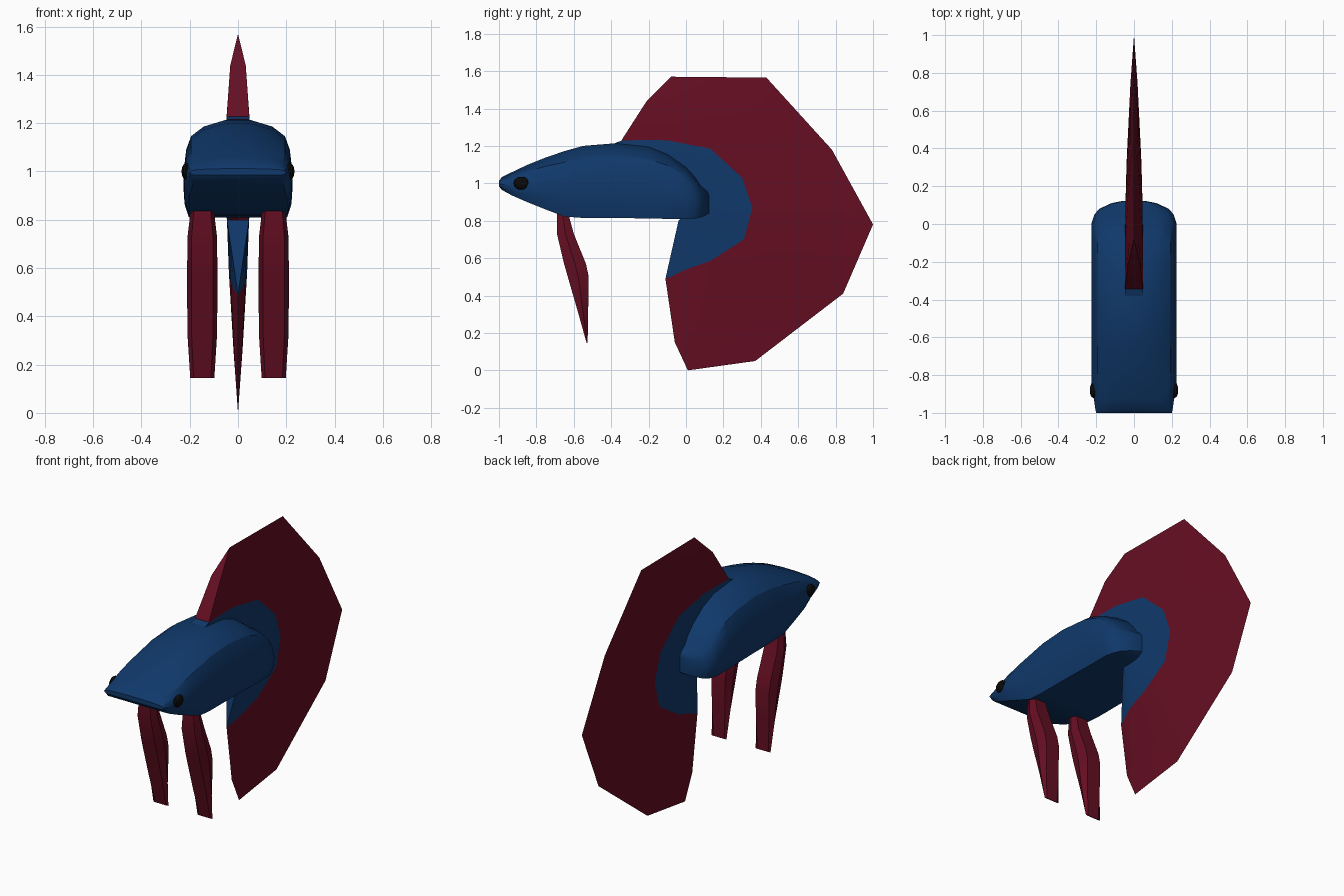
import bpy, bmesh, math

if "Cube" in bpy.data.objects:
    bpy.data.objects.remove(bpy.data.objects["Cube"])


def material(name, rgb):
    m = bpy.data.materials.new(name)
    m.diffuse_color = (*rgb, 1)
    m.use_nodes = True
    m.node_tree.nodes["Principled BSDF"].inputs["Base Color"].default_value = m.diffuse_color
    return m


BLUE = material("deep blue", (0.005, 0.040, 0.145))
RED = material("dark crimson", (0.130, 0.0045, 0.016))
BLACK = material("black", (0.003, 0.003, 0.003))


def finish(name, bm, mats, angle=30):
    bmesh.ops.remove_doubles(bm, verts=bm.verts, dist=0.0005)
    bmesh.ops.recalc_face_normals(bm, faces=bm.faces)
    me = bpy.data.meshes.new(name)
    bm.to_mesh(me)
    bm.free()
    for m in mats:
        me.materials.append(m)
    ob = bpy.data.objects.new(name, me)
    bpy.context.collection.objects.link(ob)
    bpy.ops.object.select_all(action='DESELECT')
    ob.select_set(True)
    bpy.context.view_layer.objects.active = ob
    bpy.ops.object.shade_smooth_by_angle(angle=math.radians(angle))
    return ob


def loft(name, rings, mats, angle=30):
    """Skin closed rings of points and cap both ends."""
    bm = bmesh.new()
    vs = [[bm.verts.new(p) for p in r] for r in rings]
    n = len(rings[0])
    for a, b in zip(vs, vs[1:]):
        for i in range(n):
            j = (i + 1) % n
            bm.faces.new((a[i], a[j], b[j], b[i]))
    bm.faces.new(vs[0])
    bm.faces.new(vs[-1])
    return finish(name, bm, mats, angle)


# Body: flat-bellied domed section, stations of (y, bottom, top, half width)
half = [(0.22, 1.0), (0.63, 0.93), (0.86, 0.83), (0.95, 0.69),
        (1.0, 0.45), (0.98, 0.2), (0.9, 0.0)]
section = half + [(-x, z) for x, z in reversed(half)]
stations = [(-1.0, 0.985, 1.012, 0.2), (-0.985, 0.965, 1.033, 0.204),
            (-0.93, 0.935, 1.06, 0.212), (-0.85, 0.9, 1.098, 0.225),
            (-0.75, 0.86, 1.138, 0.226), (-0.65, 0.822, 1.172, 0.226),
            (-0.55, 0.815, 1.2, 0.226), (-0.38, 0.815, 1.214, 0.226),
            (-0.2, 0.812, 1.195, 0.226), (-0.1, 0.81, 1.155, 0.226),
            (0.0, 0.81, 1.085, 0.226), (0.05, 0.812, 1.03, 0.21),
            (0.08, 0.818, 0.985, 0.185), (0.11, 0.83, 0.965, 0.12),
            (0.122, 0.84, 0.95, 0.06)]
loft("body", [[(x * w, y, zb + z * (zt - zb)) for x, z in section]
              for y, zb, zt, w in stations], [BLUE])

# Tail and back fin: arcs of (y, z, half thickness) from root to rim
root = [(-.38, 1.215, .048), (-.3, 1.17, .048), (-.2, 1.1, .048), (-.1, 1.05, .048),
        (0, 1.0, .048), (.02, .95, .048), (.02, .9, .048), (0, .86, .048),
        (-.01, .84, .048), (-.02, .82, .048), (-.04, .8, .046)]
middle = [(-.345, 1.228, .047), (-.24, 1.232, .047), (-.1, 1.23, .047),
          (.13, 1.185, .044), (.3, 1.03, .04), (.355, .87, .038), (.31, .7, .038),
          (.13, .585, .038), (0, .54, .03), (-.06, .51, .016), (-.11, .49, 0)]
rim = [(-.34, 1.238, .046), (-.21, 1.44, .032), (-.08, 1.57, 0), (.43, 1.565, 0),
       (.78, 1.18, 0), (1.0, .78, 0), (.84, .41, 0), (.37, .05, 0), (.01, 0, 0),
       (-.06, .15, 0), (-.11, .49, 0)]
# Extra arc keeps the red web slightly bulged
web = [tuple(0.4 * a + 0.6 * b for a, b in zip(p, q)) for p, q in zip(middle, rim)]
web = [(y, z, t * 1.25 if 1 < i < 10 else t) for i, (y, z, t) in enumerate(web)]
arcs = [root, middle, web, rim]


def add_face(bm, pts, mat):
    keep = []
    for p in pts:
        if all(math.dist(p, q) > 0.0005 for q in keep):
            keep.append(p)
    if len(keep) > 2:
        bm.faces.new([bm.verts.new(p) for p in keep]).material_index = mat


bm = bmesh.new()
for k, (a, b) in enumerate(zip(arcs, arcs[1:])):
    colour = 0 if k == 0 else 1
    for i in range(len(a) - 1):
        quad = (a[i], a[i + 1], b[i + 1], b[i])
        for s in (-1, 1):
            add_face(bm, [(s * t, y, z) for y, z, t in quad], colour)
    for i in (0, -1):    # leading and lower edges
        (y0, z0, t0), (y1, z1, t1) = a[i], b[i]
        add_face(bm, [(-t0, y0, z0), (t0, y0, z0), (t1, y1, z1), (-t1, y1, z1)], colour)
for (y0, z0, t0), (y1, z1, t1) in zip(rim, rim[1:]):    # rim edge
    add_face(bm, [(-t0, y0, z0), (t0, y0, z0), (t1, y1, z1), (-t1, y1, z1)], 1)
finish("tail_fin", bm, [BLUE, RED])

# Belly fins: six-sided blades, levels of (z, front y, back y, half width)
levels = [(0.84, -.69, -.63, .048), (0.73, -.69, -.6, .061), (0.57, -.652, -.535, .063),
          (0.5, -.632, -.52, .063), (0.32, -.58, -.523, .061), (0.145, -.531, -.526, .05)]
for side, sx in (("left", -1), ("right", 1)):
    rings = []
    for z, y0, y1, w in levels:
        m, e, c = (y0 + y1) / 2, w * 0.72, 0.148 * sx
        rings.append([(c - e, y0, z), (c + e, y0, z), (c + w, m, z),
                      (c + e, y1, z), (c - e, y1, z), (c - w, m, z)])
    loft(side + "_belly_fin", rings, [RED], 25)

    # Eye: flattened ball on the side of the head
    bm = bmesh.new()
    bmesh.ops.create_uvsphere(bm, u_segments=10, v_segments=8, radius=1)
    for v in bm.verts:
        x, y, z = v.co
        v.co = (sx * 0.215 + x * 0.02, -0.88 + y * 0.042, 1.0 + z * 0.035)
    finish(side + "_eye", bm, [BLACK])
